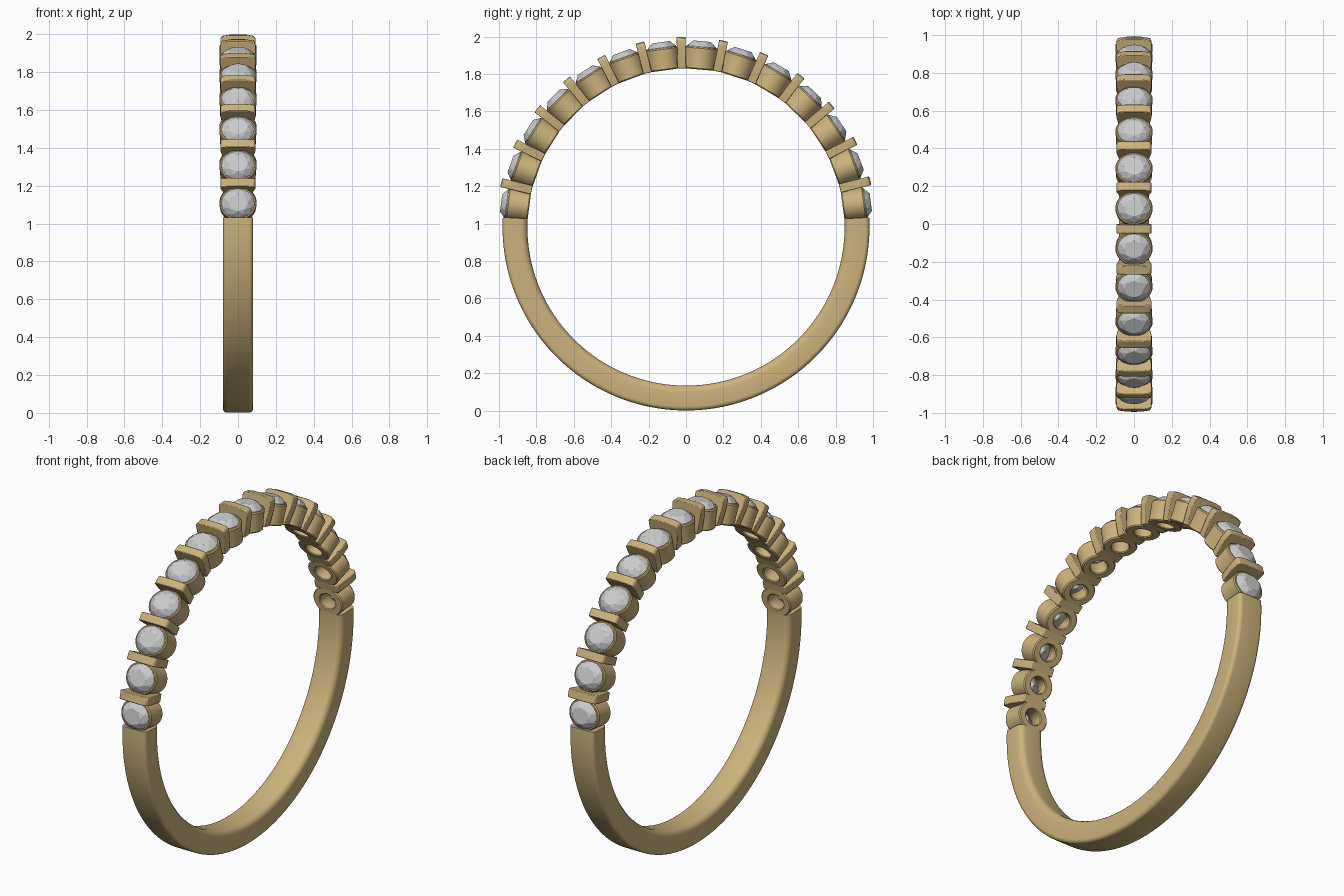
import bpy, bmesh
from math import cos, sin, pi, radians
from mathutils import Matrix, Vector

if "Cube" in bpy.data.objects:
    bpy.data.objects.remove(bpy.data.objects["Cube"])

CZ, R_IN, R_OUT = 0.982, 0.848, 0.981   # ring centre height, inner / outer radius

gold = bpy.data.materials.new("gold")
gold.diffuse_color = (0.60, 0.45, 0.20, 1)
gold.use_nodes = True
gold.node_tree.nodes["Principled BSDF"].inputs["Base Color"].default_value = gold.diffuse_color


def finish(bm, name, mat=None, smooth=True):
    bmesh.ops.recalc_face_normals(bm, faces=bm.faces)
    me = bpy.data.meshes.new(name)
    bm.to_mesh(me)
    bm.free()
    ob = bpy.data.objects.new(name, me)
    bpy.context.collection.objects.link(ob)
    if mat:
        me.materials.append(mat)
    if smooth:
        bpy.ops.object.select_all(action='DESELECT')
        ob.select_set(True)
        bpy.context.view_layer.objects.active = ob
        bpy.ops.object.shade_smooth_by_angle(angle=radians(35))
    return ob


def frame(deg, r):
    """Local x = ring width, y = along the ring, z = radially outward."""
    a = radians(deg)
    n = Vector((0, cos(a), sin(a)))
    t = Vector((0, sin(a), -cos(a)))
    p = n * r + Vector((0, 0, CZ))
    return Matrix(((1, t.x, n.x, p.x), (0, t.y, n.y, p.y), (0, t.z, n.z, p.z), (0, 0, 0, 1)))


def skin(bm, rings, close_rings):
    count = len(rings)
    for i in range(count if close_rings else count - 1):
        a, b = rings[i], rings[(i + 1) % count]
        for j in range(len(a)):
            k = (j + 1) % len(a)
            bm.faces.new((a[j], a[k], b[k], b[j]))


# Plain lower band: rounded section swept along the lower arc
def arc(cx, cr, rx, rr, a0, a1, n=5):
    return [(cx + rx * cos(radians(a0 + (a1 - a0) * i / n)),
             cr + rr * sin(radians(a0 + (a1 - a0) * i / n))) for i in range(n + 1)]

half = arc(0.045, R_IN + 0.035, 0.035, 0.035, -90, 0) + arc(0.058, R_OUT - 0.022, 0.022, 0.022, 0, 90)
section = half + [(-x, r) for x, r in reversed(half)]
bm = bmesh.new()
rings = []
STEPS = 96
for i in range(STEPS + 1):
    m = frame(177 + 186 * i / STEPS, 0)
    rings.append([bm.verts.new(m @ Vector((x, 0, r))) for x, r in section])
skin(bm, rings, False)
bm.faces.new(rings[0])
bm.faces.new(rings[-1])
finish(bm, "band", gold)


# Open cup holding one stone, slightly oval
def add_collet(deg, name):
    prof = [(0.055, 0), (0.050, 0.005), (0.050, 0.05), (0.080, 0.108), (0.087, 0.120),
            (0.094, 0.120), (0.099, 0.113), (0.096, 0.06), (0.096, 0.006), (0.090, 0)]
    bm = bmesh.new()
    m = frame(deg, R_IN - 0.003)
    n = 40
    rings = [[bm.verts.new(m @ Vector((r * cos(2 * pi * j / n), 0.9 * r * sin(2 * pi * j / n), z)))
              for j in range(n)] for r, z in prof]
    skin(bm, rings, True)
    finish(bm, name, gold)


# Faceted round stone
def add_stone(deg, name):
    bm = bmesh.new()
    m = frame(deg, 0.964)
    for r, z, n, off in [(0.052, 0.033, 8, 0), (0.072, 0.021, 8, 0.5), (0.088, 0.003, 16, 0),
                         (0.088, -0.003, 16, 0), (0.006, -0.08, 8, 0)]:
        for j in range(n):
            a = 2 * pi * (j + off) / n
            bm.verts.new(m @ Vector((r * cos(a), 0.9 * r * sin(a), z)))
    bmesh.ops.convex_hull(bm, input=bm.verts)
    bmesh.ops.dissolve_limit(bm, angle_limit=0.01, verts=bm.verts, edges=bm.edges)
    finish(bm, name, smooth=False)


# Upright divider bar between cups, narrower toward the finger
def add_bar(deg, name):
    bm = bmesh.new()
    m = frame(deg, 0)
    right = [(0.074, R_IN), (0.092, 0.955), (0.092, 0.998), (0.084, 1.010), (0.045, 1.016)]
    outline = right + [(-x, r) for x, r in reversed(right)]
    rings = [[bm.verts.new(m @ Vector((x, y, r))) for x, r in outline] for y in (-0.024, 0.024)]
    skin(bm, rings, False)
    bm.faces.new(rings[0])
    bm.faces.new(rings[1])
    ob = finish(bm, name, gold)
    bev = ob.modifiers.new("soft_edges", 'BEVEL')
    bev.width, bev.segments = 0.004, 2


# Thirteen bars with fourteen set stones around the upper half
def bar_angle(k):
    return 91.5 + k * (12.5 if k > 0 else 12.9)

for i in range(13):
    add_bar(bar_angle(i - 6), f"divider_bar_{i + 1}")
for i in range(14):
    mid = (bar_angle(i - 7) + bar_angle(i - 6)) / 2
    mid = min(max(mid, 7.6), 172.6)
    add_collet(mid, f"collet_{i + 1}")
    add_stone(mid, f"stone_{i + 1}")
